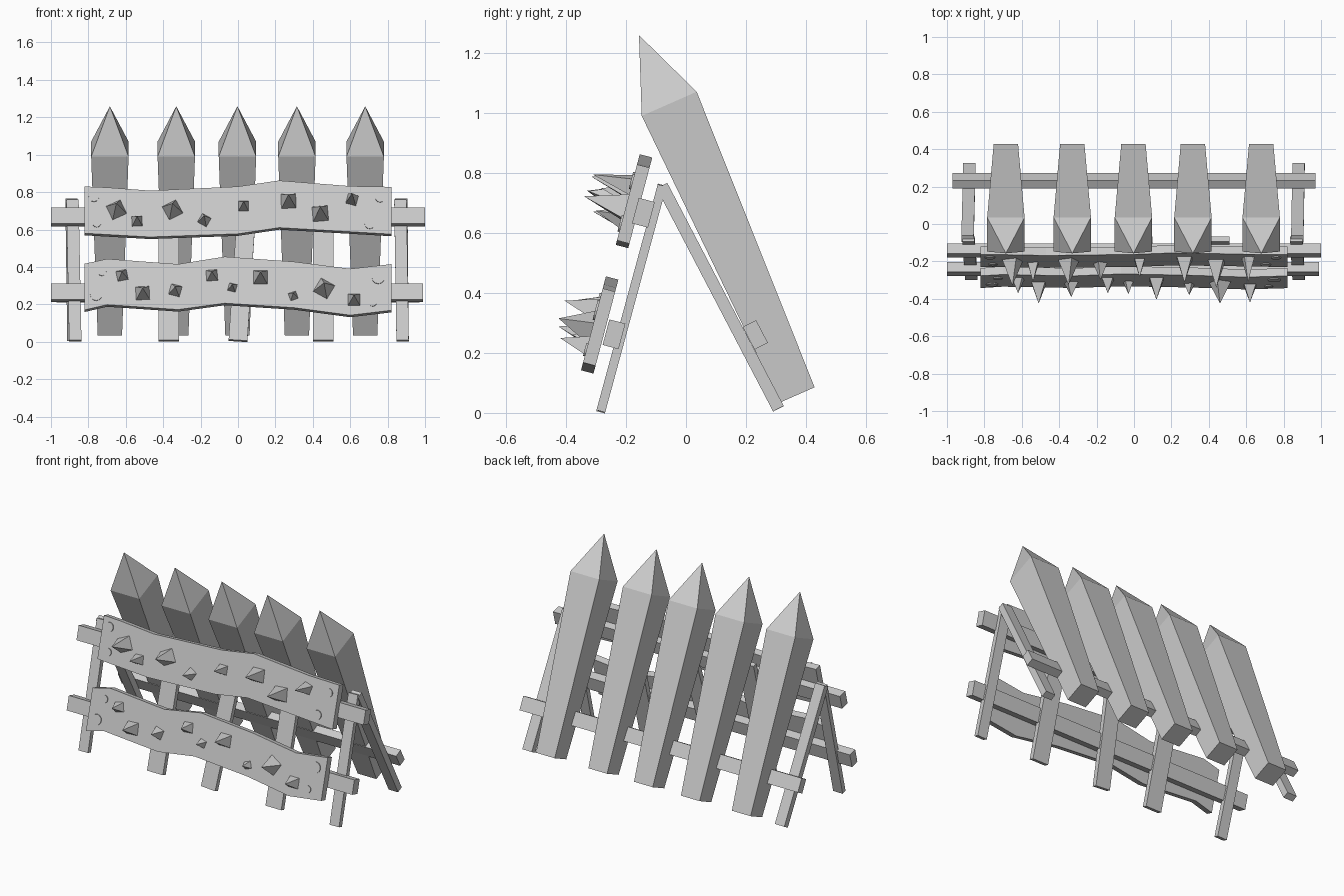
import bpy, bmesh
from math import radians, cos, sin, pi
from mathutils import Vector

if "Cube" in bpy.data.objects:
    bpy.data.objects.remove(bpy.data.objects["Cube"])

SLOPE = 0.265                                   # dy/dz of the leaning front
UP = Vector((0, SLOPE, 1)).normalized()         # direction up the front plane
OUT = Vector((0, -1, SLOPE)).normalized()       # direction out of the front plane
X = Vector((1, 0, 0))


def add(name, verts, faces):
    me = bpy.data.meshes.new(name)
    me.from_pydata([tuple(v) for v in verts], [], faces)
    bm = bmesh.new()
    bm.from_mesh(me)
    bmesh.ops.recalc_face_normals(bm, faces=bm.faces)
    bm.to_mesh(me)
    bm.free()
    ob = bpy.data.objects.new(name, me)
    bpy.context.collection.objects.link(ob)
    return ob


def ring(c, a, b):
    return [c - a - b, c + a - b, c + a + b, c - a + b]


def beam(name, p0, p1, side, w0, t0, w1=None, t1=None, tip=None):
    """Square bar from p0 to p1, optionally tapered and with a pointed tip."""
    p0, p1 = Vector(p0), Vector(p1)
    d = (p1 - p0).normalized()
    s = (side - d * side.dot(d)).normalized()
    n = d.cross(s)
    w1, t1 = w1 or w0, t1 or t0
    v = ring(p0, s * w0 / 2, n * t0 / 2) + ring(p1, s * w1 / 2, n * t1 / 2)
    f = [(0, 1, 2, 3)] + [(i, (i + 1) % 4, (i + 1) % 4 + 4, i + 4) for i in range(4)]
    if tip:
        v.append(p1 + d * tip)
        f += [(4 + i, 4 + (i + 1) % 4, 8) for i in range(4)]
    else:
        f.append((4, 5, 6, 7))
    return add(name, v, f)


def plank(name, y_at, outline, t=0.043):
    """Wavy board: outline holds (x, bottom z, top z) columns on the front face."""
    v, f = [], []
    for x, lo, hi in outline:
        a, b = Vector((x, y_at(lo), lo)), Vector((x, y_at(hi), hi))
        v += [a, b, b - OUT * t, a - OUT * t]
    n = len(outline)
    for c in range(n - 1):
        for i in range(4):
            j = (i + 1) % 4
            f.append((4 * c + i, 4 * c + j, 4 * c + 4 + j, 4 * c + 4 + i))
    f += [(0, 1, 2, 3), tuple(range(4 * n - 4, 4 * n))]
    add(name, v, f)


def spike(name, y_at, x, z, r, tip_y, ang):
    zb = z - 0.005
    base = Vector((x, y_at(zb), zb))
    length = (base.y - tip_y) / -OUT.y
    a = [radians(ang + 45 + 90 * i) for i in range(4)]
    v = [base - OUT * 0.01 + (X * cos(k) + UP * sin(k)) * r * 1.25 for k in a]
    v.append(base + OUT * length)
    add(name, v, [(0, 1, 2, 3)] + [(i, (i + 1) % 4, 4) for i in range(4)])


def bolt(name, y_at, x, z, r, h=0.006, n=12):
    c = Vector((x, y_at(z), z))
    rim = [(X * cos(2 * pi * i / n) + UP * sin(2 * pi * i / n)) * r for i in range(n)]
    v = [c - OUT * 0.01 + p for p in rim] + [c + OUT * h + p for p in rim]
    f = [tuple(range(n)), tuple(range(n, 2 * n))]
    f += [(i, (i + 1) % n, (i + 1) % n + n, i + n) for i in range(n)]
    add(name, v, f)


# Big sharpened stakes leaning forward
for x in (-0.685, -0.33, -0.003, 0.315, 0.68):
    beam("stake", (x, 0.371, 0.06), (x, -0.056, 1.03), X, 0.13, 0.126, 0.2, 0.2, 0.25)

# Front legs (two ends, three middle)
for xb, xt, w in ((-0.87, -0.885, 0.066), (-0.37, -0.37, 0.11), (0.0, 0.05, 0.1),
                  (0.455, 0.455, 0.11), (0.88, 0.868, 0.066)):
    beam("front_leg", (xb, -0.284, 0.005), (xt, -0.08, 0.757), X, w, 0.03)

# Rear legs
for xb, xt in ((-0.88, -0.89), (0.88, 0.873)):
    beam("rear_leg", (xb, 0.308, 0.014), (xt, -0.08, 0.757), X, 0.066, 0.04)

# Cross rails
lean = Vector((0, -0.39, 0.75)).normalized()
beam("rear_rail", (-0.97, 0.231, 0.26), (0.97, 0.231, 0.26), lean, 0.085, 0.05)
beam("upper_rail", (-1, -0.142, 0.667), (1, -0.142, 0.667), UP, 0.088, 0.055)
beam("lower_rail", (-1, -0.24, 0.262), (0.99, -0.24, 0.262), UP, 0.088, 0.055)


def upper(z):
    return -0.197 + SLOPE * (z - 0.70)


def lower(z):
    return -0.308 + SLOPE * (z - 0.30)


# Wavy front planks
plank("upper_plank", upper, [
    (-0.82, 0.58, 0.83), (-0.7, 0.573, 0.825), (-0.47, 0.56, 0.808), (0, 0.577, 0.83),
    (0.22, 0.61, 0.862), (0.6, 0.588, 0.832), (0.82, 0.575, 0.828)])
plank("lower_plank", lower, [
    (-0.82, 0.17, 0.417), (-0.7, 0.198, 0.443), (-0.32, 0.172, 0.415), (-0.07, 0.206, 0.455),
    (0.3, 0.182, 0.428), (0.6, 0.142, 0.39), (0.82, 0.168, 0.415)])

# Spikes: x, z, half size, tip y, roll
for s in ((-0.65, 0.71, 0.05, -0.33, 25), (-0.54, 0.65, 0.034, -0.31, 3),
          (-0.35, 0.71, 0.05, -0.325, 28), (-0.18, 0.655, 0.034, -0.3, -30),
          (0.03, 0.73, 0.034, -0.285, 0), (0.27, 0.757, 0.048, -0.315, 2),
          (0.44, 0.69, 0.05, -0.34, 5), (0.61, 0.765, 0.034, -0.31, -15)):
    spike("upper_spike", upper, *s)
for s in ((-0.62, 0.36, 0.036, -0.37, 12), (-0.51, 0.265, 0.045, -0.425, 3),
          (-0.335, 0.28, 0.038, -0.39, -15), (-0.14, 0.36, 0.038, -0.37, 5),
          (-0.03, 0.295, 0.028, -0.375, -15), (0.12, 0.35, 0.045, -0.405, 0),
          (0.295, 0.25, 0.028, -0.38, 20), (0.46, 0.29, 0.052, -0.425, -30),
          (0.62, 0.23, 0.04, -0.42, 0)):
    spike("lower_spike", lower, *s)

# Bolt heads
for x, z, r in ((-0.77, 0.775, 0.028), (-0.755, 0.635, 0.024), (0.76, 0.77, 0.026), (0.705, 0.63, 0.028)):
    bolt("upper_bolt", upper, x, z, r)
for x, z, r in ((-0.728, 0.375, 0.024), (-0.758, 0.25, 0.032), (0.75, 0.342, 0.034), (0.72, 0.21, 0.022)):
    bolt("lower_bolt", lower, x, z, r)
